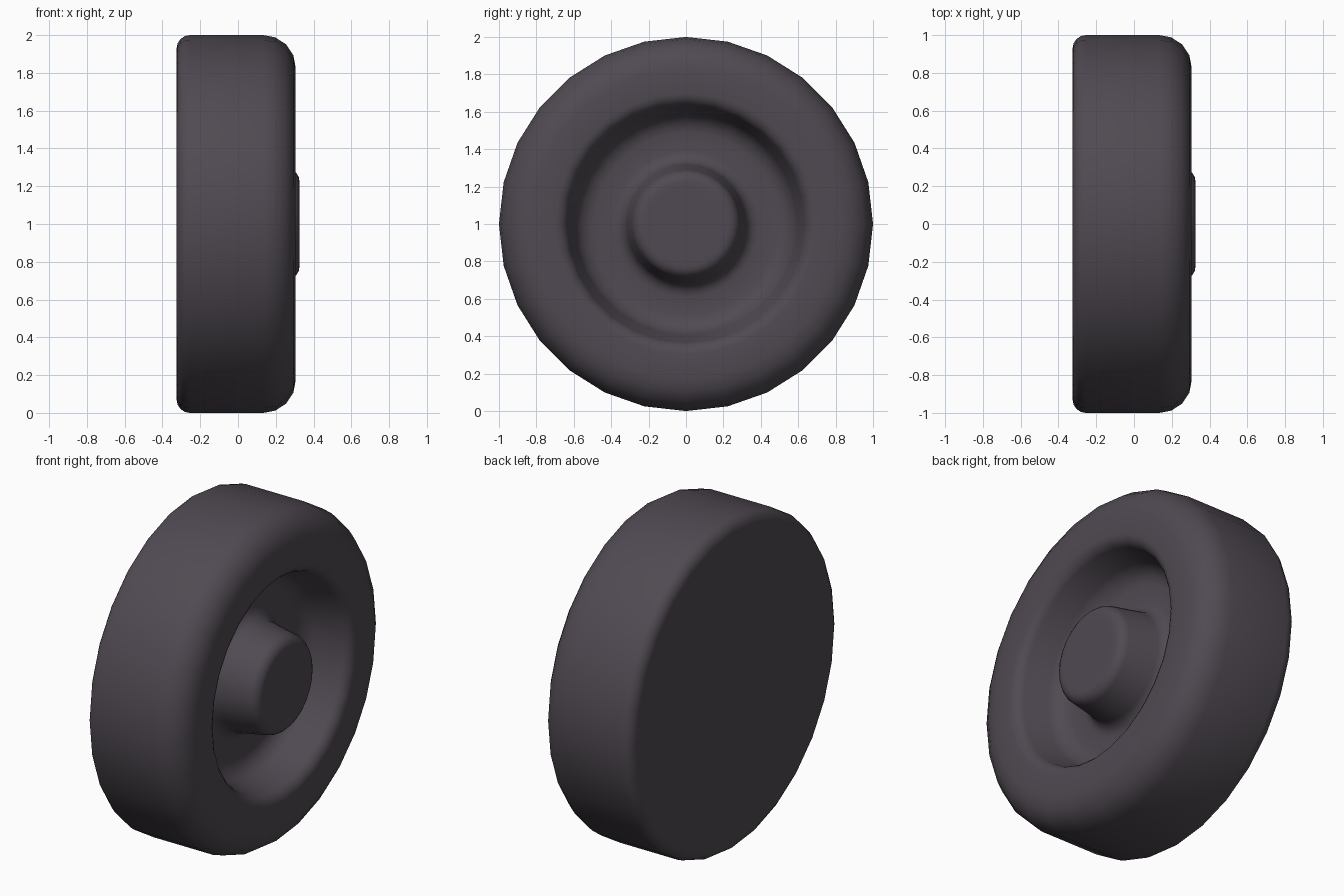
import bpy
import bmesh
import math
from mathutils import Matrix, Vector

if "Cube" in bpy.data.objects:
    bpy.data.objects.remove(bpy.data.objects["Cube"], do_unlink=True)

SIDES = 28


def make_material(name, color):
    mat = bpy.data.materials.new(name)
    mat.use_nodes = True
    mat.diffuse_color = color
    mat.node_tree.nodes["Principled BSDF"].inputs["Base Color"].default_value = color
    return mat


def rounded(corners, steps=4):
    """Turn (x, radius, fillet length) corners into a smooth profile."""
    points = []
    for i, (x, r, fillet) in enumerate(corners):
        p = Vector((x, r))
        if fillet == 0:
            points.append(p)
            continue
        before = (Vector(corners[i - 1][:2]) - p).normalized() * fillet + p
        after = (Vector(corners[i + 1][:2]) - p).normalized() * fillet + p
        for s in range(steps + 1):
            t = s / steps
            # Rational blend keeps the fillet close to a true arc
            a, b, c = (1 - t) ** 2, 1.414 * t * (1 - t), t * t
            points.append((before * a + p * b + after * c) / (a + b + c))
    return points


def lathe_x(name, profile, mat):
    """Revolve a profile around the x axis and close both ends."""
    bm = bmesh.new()
    rings = []
    for x, r in profile:
        ring = []
        for k in range(SIDES):
            turn = Matrix.Rotation(2 * math.pi * k / SIDES, 3, "X")
            ring.append(bm.verts.new(turn @ Vector((x, 0, r))))
        rings.append(ring)
    for low, high in zip(rings, rings[1:]):
        for k in range(SIDES):
            n = (k + 1) % SIDES
            bm.faces.new((low[k], low[n], high[n], high[k]))
    bm.faces.new(rings[0])
    bm.faces.new(rings[-1])
    bmesh.ops.recalc_face_normals(bm, faces=bm.faces)
    mesh = bpy.data.meshes.new(name)
    bm.to_mesh(mesh)
    bm.free()
    mesh.materials.append(mat)
    mesh.shade_smooth()
    obj = bpy.data.objects.new(name, mesh)
    bpy.context.collection.objects.link(obj)
    obj.location.z = 1
    return obj


rubber = make_material("dark_rubber", (0.08, 0.068, 0.084, 1))

# Flat back, tread, rounded shoulder, dished face and raised hub in one sweep
wheel_profile = rounded([
    (-0.325, 0.88, 0),
    (-0.325, 1.0, 0.07),    # back edge
    (0.305, 1.0, 0.17),     # front shoulder
    (0.305, 0.65, 0.05),    # recess lip
    (0.04, 0.57, 0.08),     # recess floor, outer
    (0.04, 0.33, 0.06),     # hub base
    (0.325, 0.28, 0.05),    # hub rim
    (0.325, 0.2, 0),
])
lathe_x("wheel", wheel_profile, rubber)
